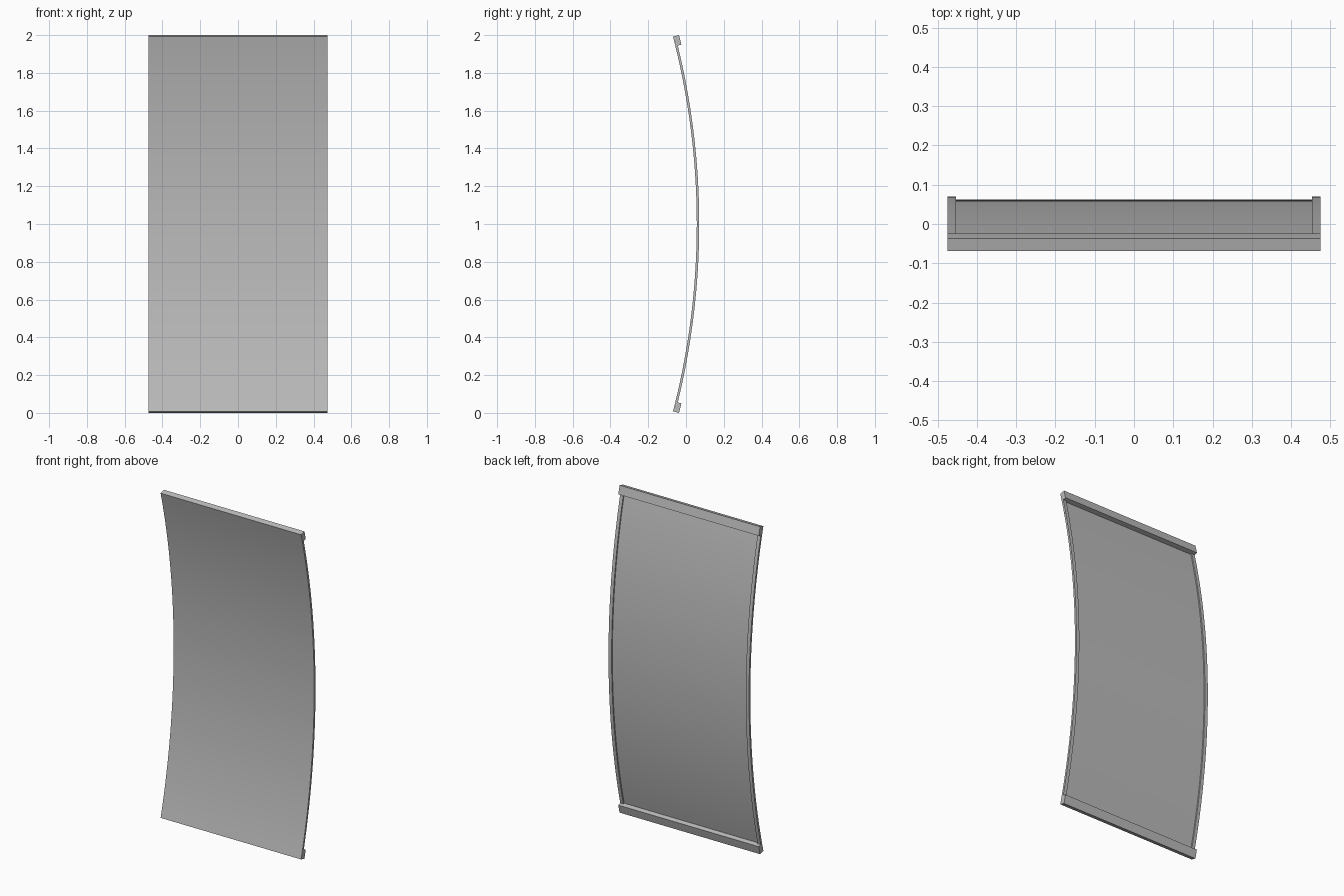
import bpy, bmesh, math

if "Cube" in bpy.data.objects:
    bpy.data.objects.remove(bpy.data.objects["Cube"], do_unlink=True)

RADIUS = 3.97           # radius of the concave front face
CENTRE_Y = 0.057 - RADIUS
HALF_ANGLE = math.asin(0.992 / RADIUS)
HALF_WIDTH = 0.475
RIM_WIDTH = 0.021
BAR_ANGLE = 0.052 / RADIUS
SKIN, RIM, BAR = 0.005, 0.013, 0.033   # depths behind the front face

grey = bpy.data.materials.new("satin_grey")
grey.use_nodes = True
colour = (0.5, 0.5, 0.5, 1)
grey.diffuse_color = colour
grey.node_tree.nodes["Principled BSDF"].inputs["Base Color"].default_value = colour


def curved_slab(name, x0, x1, a0, a1, depth0, depth1, segments):
    """Box bent about the x axis: angles a0..a1, depths measured from the front face."""
    bm = bmesh.new()
    rings = []
    for i in range(segments + 1):
        a = a0 + (a1 - a0) * i / segments
        ring = []
        for x, d in ((x0, depth0), (x1, depth0), (x1, depth1), (x0, depth1)):
            r = RADIUS + d
            ring.append(bm.verts.new((x, CENTRE_Y + r * math.cos(a), 1 + r * math.sin(a))))
        rings.append(ring)
    for low, high in zip(rings, rings[1:]):
        for k in range(4):
            n = (k + 1) % 4
            bm.faces.new((low[k], low[n], high[n], high[k]))
    bm.faces.new(rings[0][::-1])
    bm.faces.new(rings[-1])
    bmesh.ops.recalc_face_normals(bm, faces=bm.faces)
    mesh = bpy.data.meshes.new(name)
    bm.to_mesh(mesh)
    bm.free()
    mesh.materials.append(grey)
    obj = bpy.data.objects.new(name, mesh)
    bpy.context.collection.objects.link(obj)
    bpy.ops.object.select_all(action="DESELECT")
    obj.select_set(True)
    bpy.context.view_layer.objects.active = obj
    bpy.ops.object.shade_smooth_by_angle(angle=math.radians(30))
    return obj


# Thin curved sheet
curved_slab("curved_panel", -HALF_WIDTH, HALF_WIDTH, -HALF_ANGLE, HALF_ANGLE, 0, SKIN, 48)

# Raised rims along both sides of the back
inner = HALF_ANGLE - BAR_ANGLE
for side, x0 in (("left", HALF_WIDTH - RIM_WIDTH), ("right", -HALF_WIDTH)):
    curved_slab(side + "_rim", x0, x0 + RIM_WIDTH, -inner, inner, SKIN, RIM, 48)

# Thick stiffening bars across the top and bottom of the back
for end, a0 in (("top", inner), ("bottom", -HALF_ANGLE)):
    curved_slab(end + "_bar", -HALF_WIDTH, HALF_WIDTH, a0, a0 + BAR_ANGLE, SKIN, BAR, 2)
